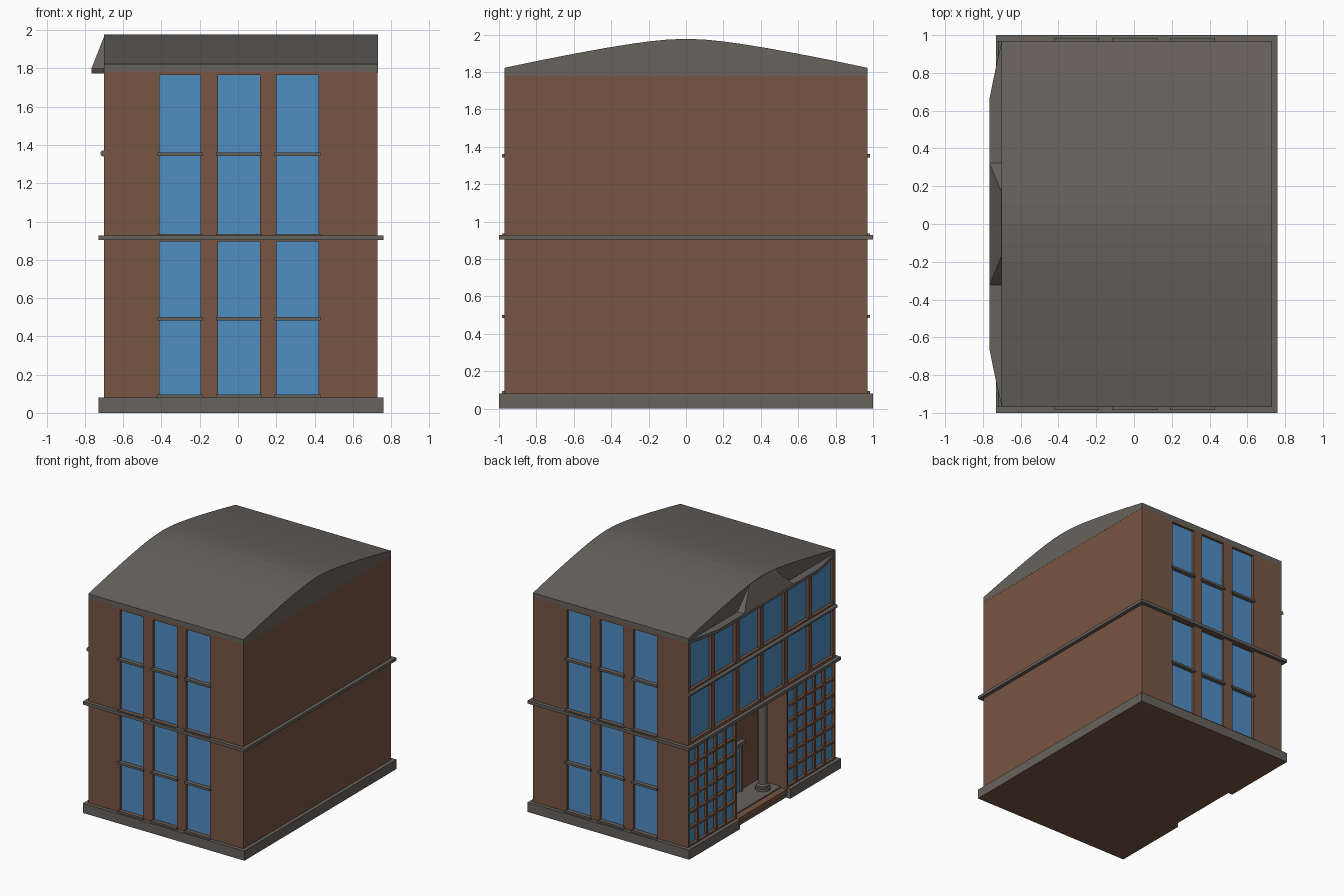
import bpy, bmesh, math
from mathutils import Matrix

if "Cube" in bpy.data.objects:
    bpy.data.objects.remove(bpy.data.objects["Cube"])

def mat(name, c):
    m = bpy.data.materials.new(name)
    m.diffuse_color = (*c, 1)
    m.use_nodes = True
    m.node_tree.nodes["Principled BSDF"].inputs["Base Color"].default_value = m.diffuse_color
    return m

BROWN = mat("brown wall", (0.185, 0.09, 0.056))
GREY = mat("grey stone", (0.135, 0.122, 0.11))
BLUE = mat("blue glass", (0.08, 0.27, 0.55))

def finish(name, bm, *mats):
    bmesh.ops.recalc_face_normals(bm, faces=bm.faces)
    me = bpy.data.meshes.new(name)
    bm.to_mesh(me)
    bm.free()
    for m in mats:
        me.materials.append(m)
    ob = bpy.data.objects.new(name, me)
    bpy.context.collection.objects.link(ob)
    return ob

def add_box(bm, x0, x1, y0, y1, z0, z1):
    M = Matrix.Translation(((x0 + x1) / 2, (y0 + y1) / 2, (z0 + z1) / 2)) @ \
        Matrix.Diagonal((abs(x1 - x0), abs(y1 - y0), abs(z1 - z0), 1))
    bmesh.ops.create_cube(bm, size=1, matrix=M)

def boxes(name, items, *mats):
    bm = bmesh.new()
    for b in items:
        add_box(bm, *b)
    return finish(name, bm, *mats)

def prism(name, pts, place, a, b, m):
    """Extrude a flat outline from a to b; place(u, v, w) gives the position."""
    bm = bmesh.new()
    r = [[bm.verts.new(place(u, v, w)) for u, v in pts] for w in (a, b)]
    n = len(pts)
    bm.faces.new(r[0])
    bm.faces.new(r[1])
    for i in range(n):
        bm.faces.new((r[0][i], r[0][(i + 1) % n], r[1][(i + 1) % n], r[1][i]))
    return finish(name, bm, m)

XL, XR, Y = -0.70, 0.73, 0.97
side_cols = [(-0.41, -0.195), (-0.105, 0.115), (0.20, 0.42)]
side_floors = [(0.095, 0.895), (0.935, 1.765)]
upper_cols = [(c - 0.138, c + 0.138) for c in (-0.8, -0.48, -0.16, 0.16, 0.48, 0.8)]
upper_rows = [(0.95, 1.33), (1.385, 1.77)]
grid_y, grid_z = (0.345, 0.955), (0.095, 0.885)

# Recess cutters, glass plates, sills and glazing bars
cut, glass, sills, bars = [], [], [], []
for s in (-1, 1):
    for x0, x1 in side_cols:
        for z0, z1 in side_floors:
            cut.append((x0, x1, s * 0.945, s * 1.1, z0, z1))
            glass.append((x0, x1, s * 0.942, s * 0.95, z0, z1))
            zm = 0.4925 if z0 < 0.5 else 1.3525
            sills.append((x0 - 0.01, x1 + 0.01, s * 0.942, s * 0.985, zm - 0.009, zm + 0.009))
            sills.append((x0 - 0.01, x1 + 0.01, s * 0.942, s * 0.985, z0 - 0.02, z0))
    y0, y1 = (s * v for v in grid_y)
    cut.append((-0.8, XL + 0.03, y0, y1, *grid_z))
    glass.append((XL + 0.025, XL + 0.033, y0, y1, *grid_z))
    for i in range(1, 5):
        c = y0 + (y1 - y0) * i / 5
        bars.append((XL + 0.005, XL + 0.03, c - 0.01, c + 0.01, *grid_z))
    for i in range(1, 6):
        c = grid_z[0] + (grid_z[1] - grid_z[0]) * i / 6
        bars.append((XL + 0.003, XL + 0.03, y0, y1, c - 0.01, c + 0.01))
for y0, y1 in upper_cols:
    for z0, z1 in upper_rows:
        cut.append((-0.8, XL + 0.03, y0, y1, z0, z1))
        glass.append((XL + 0.025, XL + 0.033, y0, y1, z0, z1))
cut.append((-0.8, -0.43, -0.33, 0.33, 0.07, 0.905))  # entrance porch

# Walls with recesses cut in
walls = boxes("walls", [(XL, XR, -Y, Y, 0.03, 1.785)], BROWN)
cutter = boxes("cutter", cut)
cutter.hide_render = True
mod = walls.modifiers.new("recesses", "BOOLEAN")
mod.object, mod.operation, mod.solver = cutter, "DIFFERENCE", "EXACT"
bpy.context.view_layer.objects.active = walls
walls.select_set(True)
bpy.ops.object.modifier_apply(modifier=mod.name)
bpy.data.objects.remove(cutter)

boxes("window_glass", glass, BLUE)
boxes("window_sills", sills, GREY)
boxes("glazing_bars", bars, BROWN)

# Plinth with entrance steps; the underside is brown
base = boxes("plinth", [
    (-0.42, 0.76, -1, 1, 0, 0.08),
    (-0.73, -0.42, 0.33, 1, 0, 0.08),
    (-0.73, -0.42, -1, -0.33, 0, 0.08),
    (-0.69, -0.42, -0.33, 0.33, 0, 0.042),
    (-0.645, -0.42, -0.33, 0.33, 0.042, 0.08)], GREY, BROWN)
for p in base.data.polygons:
    p.material_index = 1 if p.normal.z < -0.5 and p.center.z < 0.01 else 0

# Floor band and round rail on the facade
boxes("floor_band", [(-0.73, 0.76, -1, 1, 0.903, 0.928)], GREY)
bm = bmesh.new()
bmesh.ops.create_cone(bm, cap_ends=True, segments=12, radius1=0.016, radius2=0.016, depth=2 * Y,
                      matrix=Matrix.Translation((XL - 0.003, 0, 1.356)) @ Matrix.Rotation(math.pi / 2, 4, "X"))
finish("facade_rail", bm, GREY)

# Porch columns turned from a profile
prof = [(0.0, 0.08), (0.058, 0.08), (0.058, 0.1), (0.05, 0.105), (0.05, 0.12), (0.036, 0.13),
        (0.033, 0.86), (0.048, 0.875), (0.048, 0.905), (0.0, 0.905)]
for name, cy in (("column_front", -0.22), ("column_back", 0.22)):
    bm = bmesh.new()
    vs = [bm.verts.new((r, 0, z)) for r, z in prof]
    es = [bm.edges.new(e) for e in zip(vs, vs[1:])]
    bmesh.ops.spin(bm, geom=vs + es, cent=(0, 0, 0), axis=(0, 0, 1), angle=2 * math.pi, steps=20)
    bmesh.ops.remove_doubles(bm, verts=bm.verts, dist=1e-4)
    ob = finish(name, bm, GREY)
    ob.location = (-0.555, cy, 0)
    bpy.ops.object.select_all(action="DESELECT")
    ob.select_set(True)
    bpy.context.view_layer.objects.active = ob
    bpy.ops.object.shade_smooth_by_angle(angle=math.radians(35))

# Entrance door
boxes("door_frame", [(-0.455, -0.42, -0.1, -0.08, 0.08, 0.49), (-0.455, -0.42, 0.08, 0.1, 0.08, 0.49),
                     (-0.47, -0.42, -0.12, 0.12, 0.47, 0.5)], GREY)
boxes("door_glass", [(-0.438, -0.425, -0.08, 0.08, 0.08, 0.47)], BLUE)

# Arched roof
half = [(0.97, 1.822), (0.78, 1.862), (0.585, 1.9), (0.43, 1.928), (0.3, 1.949), (0.2, 1.963), (0.1, 1.973)]
arch = [(Y, 1.777)] + half + [(0, 1.977)] + [(-y, z) for y, z in half[::-1]] + [(-Y, 1.777)]
prism("roof", arch, lambda u, v, w: (w, u, v), XL - 0.001, XR + 0.001, GREY)

# Eave slab over the facade
h = [(-0.70, 0.97), (-0.727, 0.85), (-0.766, 0.66)]
prism("eave", [(-0.68, 0.97)] + h + [(x, -y) for x, y in h[::-1]] + [(-0.68, -0.97)],
      lambda u, v, w: (u, v, w), 1.774, 1.80, GREY)

# Sloping centre hood
bm = bmesh.new()
hood = [bm.verts.new(p) for s in (1, -1) for p in
        ((-0.766, s * 0.325, 1.799), (-0.70, s * 0.165, 1.966), (-0.70, s * 0.325, 1.799))]
a, b, c, d, e, f = hood
for vs in ((a, b, e, d), (a, c, b), (d, e, f), (a, d, f, c), (b, c, f, e)):
    bm.faces.new(vs)
finish("centre_hood", bm, GREY)
